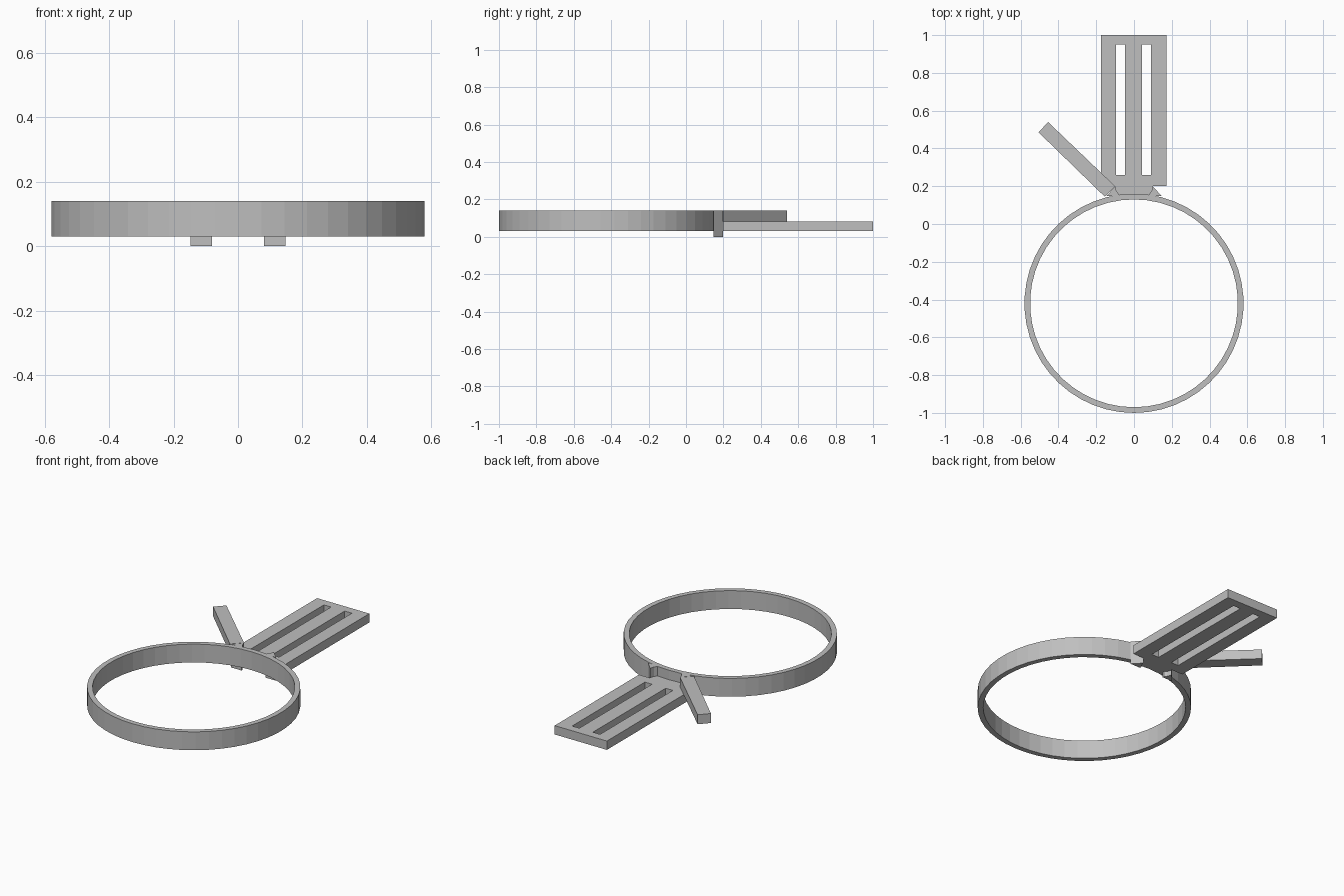
import bpy, bmesh, math

if "Cube" in bpy.data.objects:
    bpy.data.objects.remove(bpy.data.objects["Cube"])

grey = bpy.data.materials.new("plain grey")
grey.diffuse_color = (0.52, 0.52, 0.52, 1)
grey.use_nodes = True
grey.node_tree.nodes["Principled BSDF"].inputs["Base Color"].default_value = grey.diffuse_color

RING_Y = -0.42          # ring centre
BASE, MID, TOP = 0.03, 0.083, 0.14


def finish(name, bm):
    bmesh.ops.recalc_face_normals(bm, faces=bm.faces)
    mesh = bpy.data.meshes.new(name)
    bm.to_mesh(mesh)
    bm.free()
    mesh.materials.append(grey)
    obj = bpy.data.objects.new(name, mesh)
    bpy.context.collection.objects.link(obj)
    return obj


def raise_faces(bm, height):
    """Extrude all flat faces upward into a closed solid."""
    geom = bmesh.ops.extrude_face_region(bm, geom=bm.faces[:], use_keep_orig=True)["geom"]
    verts = [g for g in geom if isinstance(g, bmesh.types.BMVert)]
    bmesh.ops.translate(bm, verts=verts, vec=(0, 0, height))


def prism(name, outline, z0, z1):
    bm = bmesh.new()
    bm.faces.new([bm.verts.new((x, y, z0)) for x, y in outline])
    raise_faces(bm, z1 - z0)
    return finish(name, bm)


# Thin round band
bm = bmesh.new()
n = 50
loops = []
for r in (0.55, 0.58):
    loops.append([bm.verts.new((r * math.sin(2 * math.pi * i / n),
                                RING_Y - r * math.cos(2 * math.pi * i / n), BASE))
                  for i in range(n)])
for i in range(n):
    j = (i + 1) % n
    bm.faces.new((loops[0][i], loops[1][i], loops[1][j], loops[0][j]))
raise_faces(bm, TOP - BASE)
finish("ring_band", bm)

# Slotted plate: a grid with the two slot cells left open
bm = bmesh.new()
xs = (-0.175, -0.095, -0.047, 0.043, 0.091, 0.172)
ys = (0.2, 0.26, 0.95, 1.0)
grid = [[bm.verts.new((x, y, BASE)) for y in ys] for x in xs]
for i in range(5):
    for j in range(3):
        if not (i in (1, 3) and j == 1):
            bm.faces.new((grid[i][j], grid[i + 1][j], grid[i + 1][j + 1], grid[i][j + 1]))
raise_faces(bm, MID - BASE)
finish("slotted_plate", bm)

# Neck joining plate to ring
prism("neck", [(-0.11, 0.14), (0.11, 0.14), (0.10, 0.2), (-0.10, 0.2)], BASE, MID)

# Pair of corner wedges reaching down as feet
for side, label in ((-1, "left"), (1, "right")):
    prism(label + "_wedge", [(side * x, y) for x, y in
          ((0.08, 0.147), (0.08, 0.158), (0.092, 0.172), (0.10, 0.198), (0.148, 0.147))],
          0, TOP)

# Slanted arm resting above the plate
prism("slanted_arm", [(-0.155, 0.145), (-0.10, 0.20), (-0.455, 0.54), (-0.505, 0.485)],
      MID, TOP)
